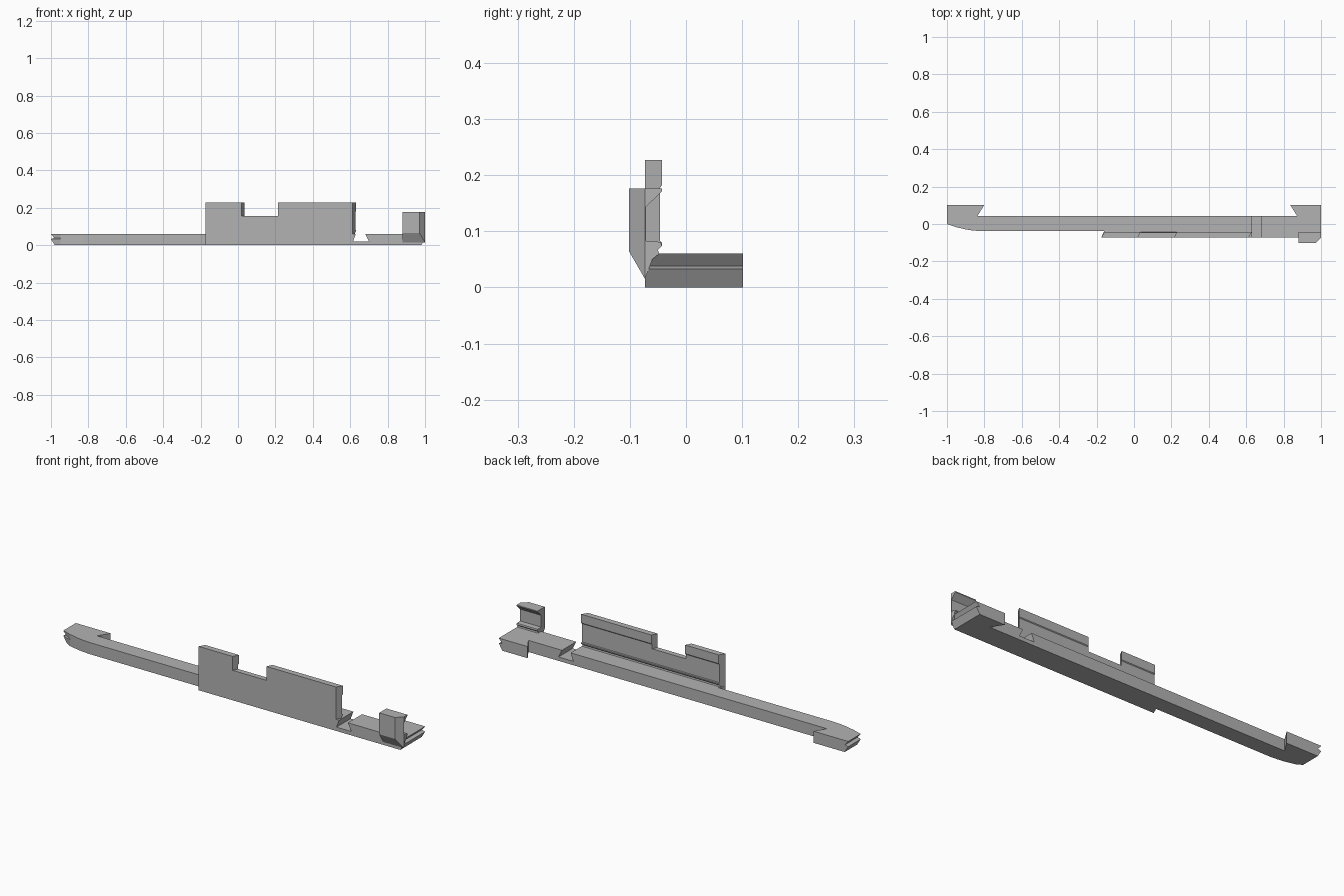
import bpy, bmesh

cube = bpy.data.objects.get("Cube")
if cube:
    bpy.data.objects.remove(cube)

grey = bpy.data.materials.new("plain grey")
grey.use_nodes = True
COLOUR = (0.45, 0.45, 0.45, 1)
grey.diffuse_color = COLOUR
grey.node_tree.nodes["Principled BSDF"].inputs["Base Color"].default_value = COLOUR


def loft(name, rings):
    """Closed solid through matching rings of points."""
    bm = bmesh.new()
    loops = [[bm.verts.new(p) for p in ring] for ring in rings]
    n = len(loops[0])
    for a, b in zip(loops, loops[1:]):
        for i in range(n):
            j = (i + 1) % n
            bm.faces.new((a[i], a[j], b[j], b[i]))
    bm.faces.new(loops[0][::-1])
    bm.faces.new(loops[-1])
    bmesh.ops.recalc_face_normals(bm, faces=bm.faces)
    mesh = bpy.data.meshes.new(name)
    bm.to_mesh(mesh)
    bm.free()
    mesh.materials.append(grey)
    ob = bpy.data.objects.new(name, mesh)
    bpy.context.collection.objects.link(ob)
    return ob


def along_x(name, profile, x0, x1, skew=0):
    """Extrude a (y, z) profile along x, with ends cut at a slant."""
    return loft(name, [[(x + skew * (y + 0.073), y, z) for y, z in profile]
                       for x in (x0, x1)])


def cut(target, cutter):
    """Subtract the cutter, then remove it."""
    mod = target.modifiers.new("cut", 'BOOLEAN')
    mod.object = cutter
    mod.operation = 'DIFFERENCE'
    mod.solver = 'EXACT'
    bpy.context.view_layer.update()
    graph = bpy.context.evaluated_depsgraph_get()
    mesh = bpy.data.meshes.new_from_object(target.evaluated_get(graph))
    target.modifiers.clear()
    target.data = mesh
    bpy.data.objects.remove(cutter)


# Rail with curved nose, end blocks and a wider front ledge
outline = [(-1, 0), (-0.95, -0.017), (-0.9, -0.029), (-0.86, -0.035), (-0.82, -0.038),
           (-0.16, -0.038), (-0.175, -0.073), (1, -0.073), (1, 0.102),
           (0.835, 0.102), (0.872, 0.043), (-0.837, 0.043), (-0.8, 0.102), (-1, 0.102)]
# Each layer is a height and how far the grooved ends draw in
layers = [(0, 0.02), (0.033, 0), (0.038, 0.018), (0.06, 0)]
rail = loft("rail", [[(x - inset * x if abs(x) > 0.99 else x, y, z) for x, y in outline]
                     for z, inset in layers])

# Dovetail slot across the rail
slot = [(0.63, 0.08), (0.63, 0.06), (0.615, 0.02), (0.7, 0.02), (0.68, 0.06), (0.68, 0.08)]
cut(rail, loft("slot_cutter", [[(x, y, z) for x, z in slot] for y in (-0.2, 0.2)]))

# Upright plate with shallow lips on its back
plate = along_x("upright_plate", [
    (-0.073, 0.06), (-0.048, 0.06), (-0.05, 0.067), (-0.043, 0.074), (-0.043, 0.08),
    (-0.046, 0.083), (-0.046, 0.178), (-0.043, 0.182), (-0.043, 0.227), (-0.073, 0.227)],
    -0.175, 0.612, 0.6)
cut(plate, along_x("notch_cutter", [(-0.2, 0.155), (0.1, 0.155), (0.1, 0.3), (-0.2, 0.3)],
                   0.02, 0.213, 0.5))

# Clip at the far end, recessed behind
clip = along_x("end_clip", [
    (-0.073, 0.015), (-0.102, 0.065), (-0.102, 0.176), (-0.043, 0.176), (-0.043, 0.171),
    (-0.071, 0.144), (-0.071, 0.083), (-0.045, 0.081), (-0.043, 0.074), (-0.05, 0.067),
    (-0.048, 0.06), (-0.06, 0.05)], 0.88, 1)
corner = [(0.97, -0.102), (1, -0.073), (1.1, -0.073), (1.1, -0.2), (0.97, -0.2)]
cut(clip, loft("corner_cutter", [[(x, y, z) for x, y in corner] for z in (-0.1, 0.3)]))
